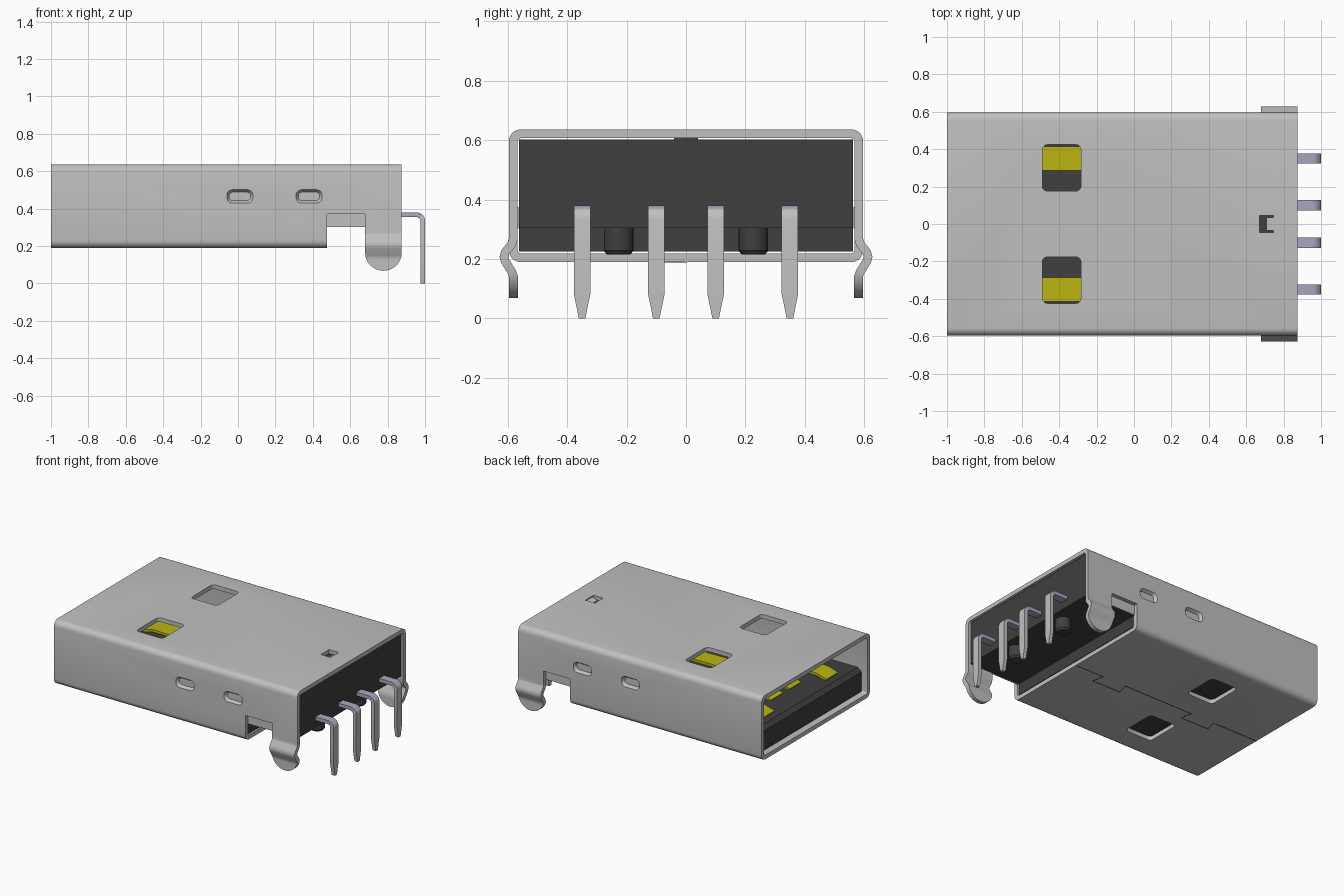
import bpy, bmesh, math

if "Cube" in bpy.data.objects:
    bpy.data.objects.remove(bpy.data.objects["Cube"], do_unlink=True)


def material(name, rgb, rough=0.5):
    m = bpy.data.materials.new(name)
    m.use_nodes = True
    m.diffuse_color = (*rgb, 1)
    b = m.node_tree.nodes["Principled BSDF"]
    b.inputs["Base Color"].default_value = (*rgb, 1)
    b.inputs["Roughness"].default_value = rough
    return m


METAL = material("light grey metal", (0.53, 0.53, 0.53))
BLACK = material("dark grey plastic", (0.05, 0.05, 0.05))
GOLD = material("yellow contact", (0.50, 0.47, 0.006))
TIN = material("lavender grey tin", (0.39, 0.40, 0.53))


def rrect(u, v, hu, hv, r, n=5):
    """Rounded rectangle around (u, v) with half sizes hu, hv."""
    pts = []
    for k, (su, sv) in enumerate([(1, 1), (-1, 1), (-1, -1), (1, -1)]):
        for i in range(n + 1):
            a = math.pi / 2 * (k + i / n)
            pts.append((u + su * (hu - r) + r * math.cos(a),
                        v + sv * (hv - r) + r * math.sin(a)))
    return pts


def on_x(pts, x): return [(x, u, v) for u, v in pts]
def on_y(pts, y): return [(u, y, v) for u, v in pts]
def on_z(pts, z): return [(u, v, z) for u, v in pts]


def loft(bm, rings, closed=False):
    """Skin a series of rings; cap the ends unless the series is closed."""
    vs = [[bm.verts.new(p) for p in r] for r in rings]
    n = len(vs[0])
    pairs = list(zip(vs, vs[1:])) + ([(vs[-1], vs[0])] if closed else [])
    for a, b in pairs:
        for i in range(n):
            j = (i + 1) % n
            bm.faces.new((a[i], a[j], b[j], b[i]))
    if not closed:
        bm.faces.new(vs[0])
        bm.faces.new(vs[-1])


def box(bm, x0, x1, y0, y1, z0, z1):
    loft(bm, [on_z([(x0, y0), (x1, y0), (x1, y1), (x0, y1)], z) for z in (z0, z1)])


def finish(name, bm, *mats):
    bmesh.ops.recalc_face_normals(bm, faces=bm.faces)
    me = bpy.data.meshes.new(name)
    bm.to_mesh(me)
    bm.free()
    for m in mats:
        me.materials.append(m)
    ob = bpy.data.objects.new(name, me)
    bpy.context.collection.objects.link(ob)
    return ob


def activate(ob):
    bpy.ops.object.select_all(action='DESELECT')
    ob.select_set(True)
    bpy.context.view_layer.objects.active = ob


def smooth(ob):
    activate(ob)
    bpy.ops.object.shade_smooth_by_angle(angle=math.radians(35))
    return ob


def sheet(name, rows, thick, *mats, rule=None):
    """Bent sheet-metal strip from pairs of edge points."""
    bm = bmesh.new()
    vs = [[bm.verts.new(p) for p in r] for r in rows]
    for a, b in zip(vs, vs[1:]):
        bm.faces.new((a[0], a[1], b[1], b[0]))
    bm.normal_update()
    if rule:
        for f in bm.faces:
            f.material_index = rule(f)
    ob = finish(name, bm, *mats)
    s = ob.modifiers.new("thickness", 'SOLIDIFY')
    s.thickness, s.offset, s.use_even_offset = thick, 0, True
    activate(ob)
    bpy.ops.object.modifier_apply(modifier=s.name)
    return smooth(ob)


# Folded metal shell: rounded tube
bm = bmesh.new()
outer = rrect(0, 0.4125, 0.597, 0.2235, 0.04)
inner = rrect(0, 0.4125, 0.568, 0.1945, 0.014)
loft(bm, [on_x(outer, -1), on_x(outer, 0.875), on_x(inner, 0.875), on_x(inner, -1)], closed=True)
shell = finish("shell", bm, METAL)

# Cutter: open rear underside, side notches, windows, latch hole and dimples
bm = bmesh.new()
under = [(0.475, 0.05), (1.1, 0.05), (1.1, 0.27), (0.68, 0.27), (0.68, 0.37), (0.475, 0.37)]
loft(bm, [on_y(under, -0.8), on_y(under, 0.8)])
box(bm, 0.67, 0.745, -0.045, 0.045, 0.55, 0.7)
for s in (-1, 1):
    window = rrect(-0.387, s * 0.30, 0.103, 0.124, 0.025, 3)
    loft(bm, [on_z(window, 0.1), on_z(window, 0.8)])
    for x in (0.01, 0.38):
        wide = rrect(x, 0.465, 0.07, 0.036, 0.03)
        slim = rrect(x, 0.465, 0.057, 0.023, 0.02)
        loft(bm, [on_y(wide, s * 0.65), on_y(wide, s * 0.597), on_y(slim, s * 0.577)])
cutter = finish("shell_cutter", bm, METAL)
cutter.hide_render = True
mod = shell.modifiers.new("openings", 'BOOLEAN')
mod.operation, mod.solver, mod.object = 'DIFFERENCE', 'EXACT', cutter
activate(shell)
bpy.ops.object.modifier_apply(modifier=mod.name)
bpy.data.objects.remove(cutter, do_unlink=True)
smooth(shell)

# Board lock tabs at the rear, and inner strips behind the side notches
for s, side in ((1, "left"), (-1, "right")):
    profile = [(0.29, 0.5825), (0.265, 0.5825), (0.25, 0.587), (0.222, 0.609), (0.207, 0.613),
               (0.192, 0.609), (0.155, 0.586), (0.14, 0.581)]
    profile += [(0.165 - 0.0975 * math.sin(math.radians(a)), 0.581) for a in range(25, 90, 8)]
    rows = []
    for z, y in profile:
        h = math.sqrt(max(0.0975 ** 2 - max(0.165 - z, 0) ** 2, 1e-5))
        rows.append([(0.7775 - h, s * y, z), (0.7775 + h, s * y, z)])
    sheet(side + "_lock_tab", rows, 0.029, METAL)
    bm = bmesh.new()
    box(bm, 0.47, 0.69, s * 0.567 - 0.003, s * 0.567 + 0.003, 0.302, 0.375)
    finish(side + "_notch_strip", bm, METAL)

# Latch flap in the top hole
sheet("latch_flap", [[(0.75, -0.035, 0.624), (0.75, 0.035, 0.624)],
                     [(0.71, -0.035, 0.608), (0.71, 0.035, 0.608)]], 0.012, METAL)

# Plastic body: side profile with tongue, rear block and raised rear floor
bm = bmesh.new()
prof = [(-0.96, 0.225), (0.47, 0.225), (0.47, 0.304), (0.862, 0.304), (0.862, 0.602),
        (0.05, 0.602), (0.05, 0.385), (-0.93, 0.385), (-0.96, 0.36)]
loft(bm, [on_y(prof, -0.562), on_y(prof, 0.562)])
finish("body", bm, BLACK)
bm = bmesh.new()
box(bm, 0.76, 0.862, -0.04, 0.04, 0.6, 0.609)
finish("body_key", bm, BLACK)
bm = bmesh.new()
box(bm, 0.40, 0.862, -0.562, 0.562, 0.304, 0.31)
finish("body_floor", bm, BLACK)

# Standoff pegs
for s, side in ((1, "left"), (-1, "right")):
    bm = bmesh.new()
    rings = [(0.05, 0.32), (0.05, 0.228), (0.04, 0.215)]
    loft(bm, [on_z([(0.77 + r * math.cos(i * math.pi / 12), s * 0.227 + r * math.sin(i * math.pi / 12))
                    for i in range(24)], z) for r, z in rings])
    smooth(finish(side + "_peg", bm, BLACK))

# Four contacts inside and their solder pins at the rear
for k, (y, tip) in enumerate([(-0.35, -0.88), (-0.1, -0.77), (0.1, -0.77), (0.35, -0.88)], 1):
    rows = [[(x, y - 0.065, z), (x, y + 0.065, z)] for x, z in
            [(0.08, 0.392), (-0.3, 0.398), (tip + 0.16, 0.408), (tip + 0.08, 0.408), (tip, 0.385)]]
    sheet(f"contact_{k}", rows, 0.018, GOLD)

    path = [(0.80, 0.3675, 0.0275), (0.955, 0.3675, 0.0275)]
    path += [(0.955 + 0.0325 * math.sin(a), 0.335 + 0.0325 * math.cos(a), 0.0275)
             for a in (math.pi / 8, math.pi / 4, 3 * math.pi / 8, math.pi / 2)]
    path += [(0.9875, 0.08, 0.0275), (0.9875, 0.0, 0.011)]
    rows = [[(x, y - w, z), (x, y + w, z)] for x, z, w in path]
    sheet(f"pin_{k}", rows, 0.025, METAL, TIN, rule=lambda f: int(abs(f.normal.z) > 0.6))

# Interlocking seam on the underside, as a thin ribbon
seam = [(0.473, 0), (0.25, 0), (0.27, -0.08), (0.05, -0.08), (0.07, 0),
        (-0.47, 0), (-0.45, -0.08), (-0.67, -0.08), (-0.65, 0), (-1, 0)]
bm = bmesh.new()
for (xa, ya), (xb, yb) in zip(seam, seam[1:]):
    d = math.hypot(xb - xa, yb - ya)
    nx, ny = -(yb - ya) / d * 0.003, (xb - xa) / d * 0.003
    quad = [(xa + nx, ya + ny), (xb + nx, yb + ny), (xb - nx, yb - ny), (xa - nx, ya - ny)]
    loft(bm, [on_z(quad, 0.188), on_z(quad, 0.192)])
finish("bottom_seam", bm, BLACK)
